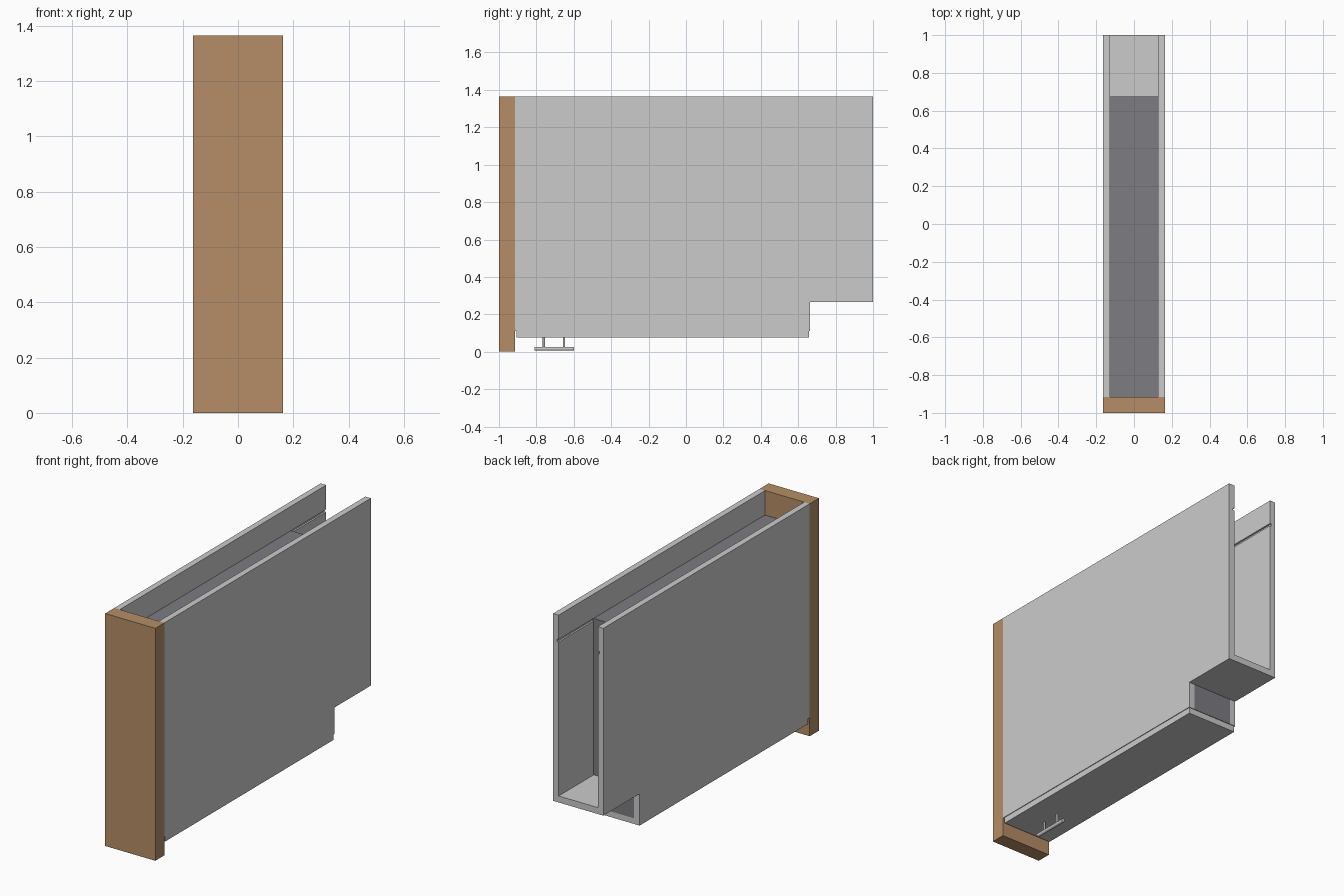
import bpy, bmesh, math

if "Cube" in bpy.data.objects:
    bpy.data.objects.remove(bpy.data.objects["Cube"])

W, T = 0.163, 0.036          # half width, side thickness
INNER = W - T


def material(name, color):
    m = bpy.data.materials.new(name)
    m.diffuse_color = (*color, 1)
    m.use_nodes = True
    m.node_tree.nodes["Principled BSDF"].inputs["Base Color"].default_value = m.diffuse_color
    return m


wood = material("wood", (0.46, 0.27, 0.135))
dark = material("dark_grey", (0.205, 0.2, 0.22))


def finish(name, bm, mat=None):
    bmesh.ops.recalc_face_normals(bm, faces=bm.faces)
    me = bpy.data.meshes.new(name)
    bm.to_mesh(me)
    bm.free()
    ob = bpy.data.objects.new(name, me)
    bpy.context.collection.objects.link(ob)
    if mat:
        me.materials.append(mat)
    return ob


def prism(name, profile, x0, x1, mat=None):
    """Extrude a (y, z) outline from x0 to x1."""
    bm = bmesh.new()
    face = bm.faces.new([bm.verts.new((x0, y, z)) for y, z in profile])
    ext = bmesh.ops.extrude_face_region(bm, geom=[face])
    verts = [v for v in ext["geom"] if isinstance(v, bmesh.types.BMVert)]
    bmesh.ops.translate(bm, verts=verts, vec=(x1 - x0, 0, 0))
    return finish(name, bm, mat)


def box(name, x0, x1, y0, y1, z0, z1, mat=None):
    return prism(name, [(y0, z0), (y1, z0), (y1, z1), (y0, z1)], x0, x1, mat)


def rod(name, loc, radius, length, rot=(0, 0, 0)):
    bpy.ops.mesh.primitive_cylinder_add(vertices=24, radius=radius, depth=length,
                                        location=loc, rotation=rot)
    ob = bpy.context.object
    ob.name = name
    bpy.ops.object.shade_smooth_by_angle()
    return ob


# Front panel
box("front_panel", -W, W, -1, -0.915, 0, 1.365, wood)

# Notched side walls, each with a groove that holds the lid
outline = [(-0.915, 0.11), (0.662, 0.11), (0.662, 0.265),
           (1, 0.265), (1, 1.365), (-0.915, 1.365)]
cutter = box("groove_cutter", -INNER - 0.01, INNER + 0.01, -0.91, 1.1, 1.207, 1.222)
cutter.hide_render = True
for side, x0 in (("left", -W), ("right", INNER)):
    wall = prism(side + "_side", outline, x0, x0 + T)
    mod = wall.modifiers.new("groove", 'BOOLEAN')
    mod.object = cutter
    mod.solver = 'EXACT'
    bpy.context.view_layer.objects.active = wall
    bpy.ops.object.modifier_apply(modifier=mod.name)
bpy.data.objects.remove(cutter)

# Floors: main base slightly inset, raised floor over the rear notch
box("base_board", -W + 0.004, W - 0.004, -0.905, 0.658, 0.075, 0.11)
box("rear_floor", -INNER, INNER, 0.662, 1, 0.265, 0.303)

# Dark lid and the stepped partition closing the rear of the compartment
box("lid", -INNER - 0.009, INNER + 0.009, -0.915, 0.675, 1.208, 1.221, dark)
prism("rear_partition", [(0.64, 0.11), (0.661, 0.11), (0.661, 0.303),
                         (0.675, 0.303), (0.675, 1.208), (0.64, 1.208)],
      -INNER, INNER, dark)

# Bar handle hanging under the base
rod("handle_bar", (0, -0.705, 0.016), 0.0105, 0.212, (math.pi / 2, 0, 0))
for i, y in enumerate((-0.76, -0.652)):
    rod(f"handle_post_{i + 1}", (0, y, 0.048), 0.006, 0.06)
